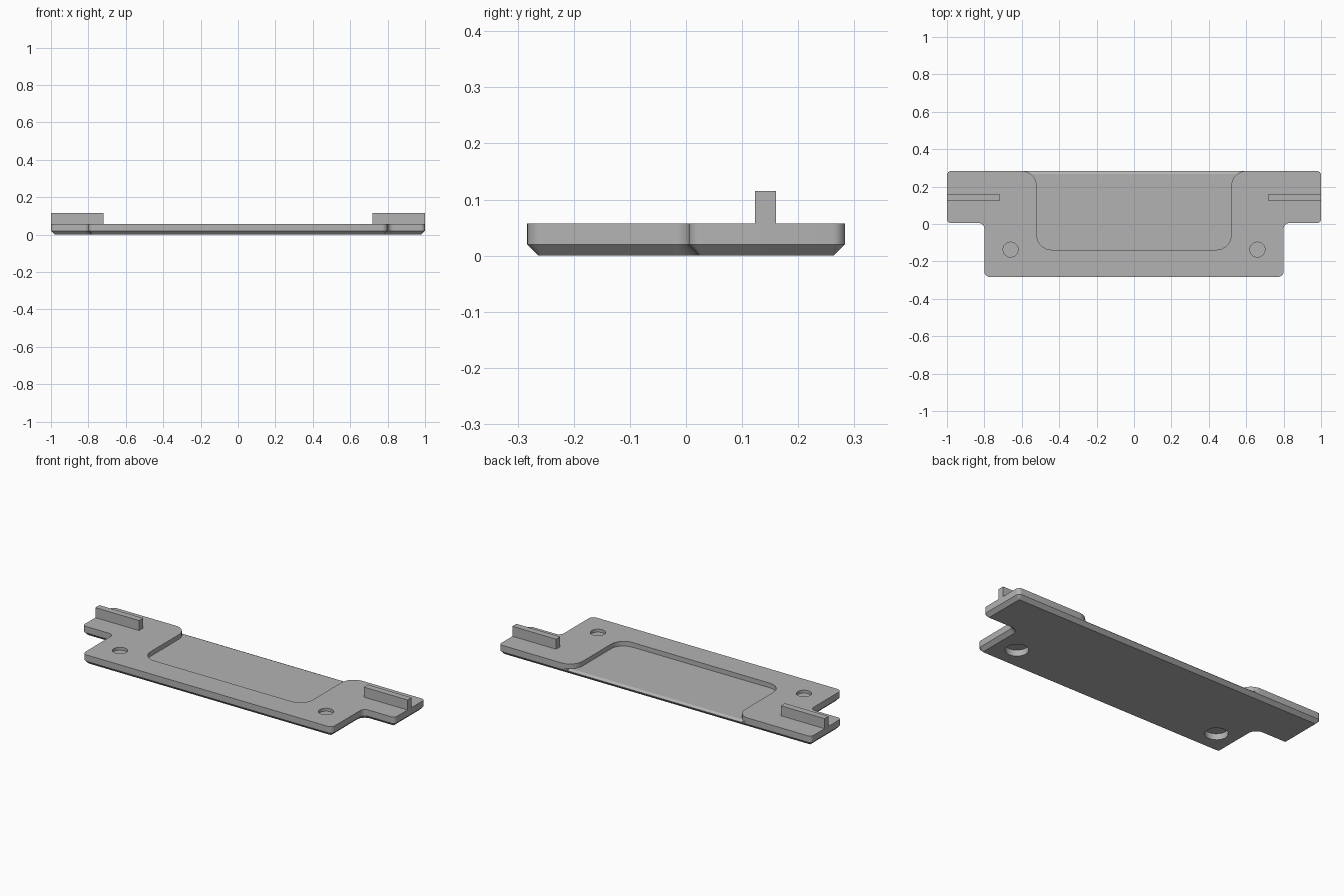
import bpy, bmesh, math
from mathutils import Vector

if "Cube" in bpy.data.objects:
    bpy.data.objects.remove(bpy.data.objects["Cube"], do_unlink=True)

grey = bpy.data.materials.new("mid grey")
grey.use_nodes = True
COLOUR = (0.45, 0.45, 0.45, 1)
grey.diffuse_color = COLOUR
grey.node_tree.nodes["Principled BSDF"].inputs["Base Color"].default_value = COLOUR

TOP, BEVEL, FLOOR = 0.057, 0.02, 0.03
BACK = 0.283


def outline(corners, inset=0.0, steps=8):
    """Counter-clockwise outline with rounded right-angle corners (x, y, radius)."""
    pts = []
    n = len(corners)
    for i, (x, y, r) in enumerate(corners):
        p = Vector((x, y))
        u = Vector(corners[i - 1][:2]) - p
        v = Vector(corners[(i + 1) % n][:2]) - p
        u.normalize()
        v.normalize()
        if r == 0:
            pts.append(p)
            continue
        centre = p + (u + v) * r
        convex = v.x * u.y - v.y * u.x > 0
        rad = r - inset if convex else r + inset
        for k in range(steps + 1):
            t = math.pi / 2 * k / steps
            pts.append(centre - (v * math.cos(t) + u * math.sin(t)) * rad)
    return pts


def loft(name, loops):
    """Solid through stacked loops of 3D points."""
    bm = bmesh.new()
    rings = [[bm.verts.new(p) for p in loop] for loop in loops]
    for low, high in zip(rings, rings[1:]):
        for i in range(len(low)):
            j = (i + 1) % len(low)
            bm.faces.new((low[i], low[j], high[j], high[i]))
    bm.faces.new(rings[0][::-1])
    bm.faces.new(rings[-1])
    bmesh.ops.recalc_face_normals(bm, faces=bm.faces)
    mesh = bpy.data.meshes.new(name)
    bm.to_mesh(mesh)
    bm.free()
    mesh.materials.append(grey)
    ob = bpy.data.objects.new(name, mesh)
    bpy.context.collection.objects.link(ob)
    return ob


def prism(name, pts, z0, z1):
    return loft(name, [[(p[0], p[1], z) for p in pts] for z in (z0, z1)])


def circle(x, y, r, n=32):
    return [(x + r * math.cos(math.tau * k / n), y + r * math.sin(math.tau * k / n))
            for k in range(n)]


def activate(ob):
    bpy.ops.object.select_all(action='DESELECT')
    ob.select_set(True)
    bpy.context.view_layer.objects.active = ob


def mirrored(half):
    """Complete a right-hand run of corners with its left-hand mirror."""
    return half + [(-x, y, r) for x, y, r in reversed(half)]


# Base plate with a bevelled underside
plate_corners = mirrored([(0.8, -BACK, 0.03), (0.8, 0.005, 0.03),
                          (1, 0.005, 0.022), (1, BACK, 0.022)])
plate = loft("base_plate", [
    [(p.x, p.y, z) for p in outline(plate_corners, inset)]
    for z, inset in ((0, BEVEL), (BEVEL, 0), (TOP, 0))])

# Wide recess, open and flared at the back
lip = BACK + 0.0005
recess = mirrored([(0.52, -0.138, 0.08), (0.52, lip, 0.08), (0.7, lip, 0), (0.7, 0.4, 0)])
cutters = [prism("recess_cutter", outline(recess), FLOOR, 0.2)]

# Sloping back lip of the recess floor
wedge = [(0.266, FLOOR + 0.0005), (0.3, 0.013), (0.3, FLOOR + 0.0005)]
cutters.append(loft("lip_cutter", [[(x, y, z) for y, z in wedge] for x in (-0.56, 0.56)]))

# Screw pockets: narrow above, wide below, thin web between
for side in (-1, 1):
    cutters.append(prism("upper_pocket_cutter", circle(side * 0.66, -0.137, 0.04), 0.04, 0.2))
    cutters.append(prism("lower_pocket_cutter", circle(side * 0.66, -0.137, 0.06), -0.1, 0.035))

for cutter in cutters:
    cutter.hide_render = True
    mod = plate.modifiers.new("cut", 'BOOLEAN')
    mod.operation = 'DIFFERENCE'
    mod.solver = 'EXACT'
    mod.object = cutter
    activate(plate)
    bpy.ops.object.modifier_apply(modifier=mod.name)
    bpy.data.objects.remove(cutter, do_unlink=True)

activate(plate)
bpy.ops.object.shade_smooth_by_angle(angle=math.radians(25))

# Upright guide ribs at both ends
for name, side in (("left_rib", 1), ("right_rib", -1)):
    x0, x1 = sorted((side * 0.72, side * 1.0))
    prism(name, [(x0, 0.123), (x1, 0.123), (x1, 0.16), (x0, 0.16)], TOP, 0.115)
